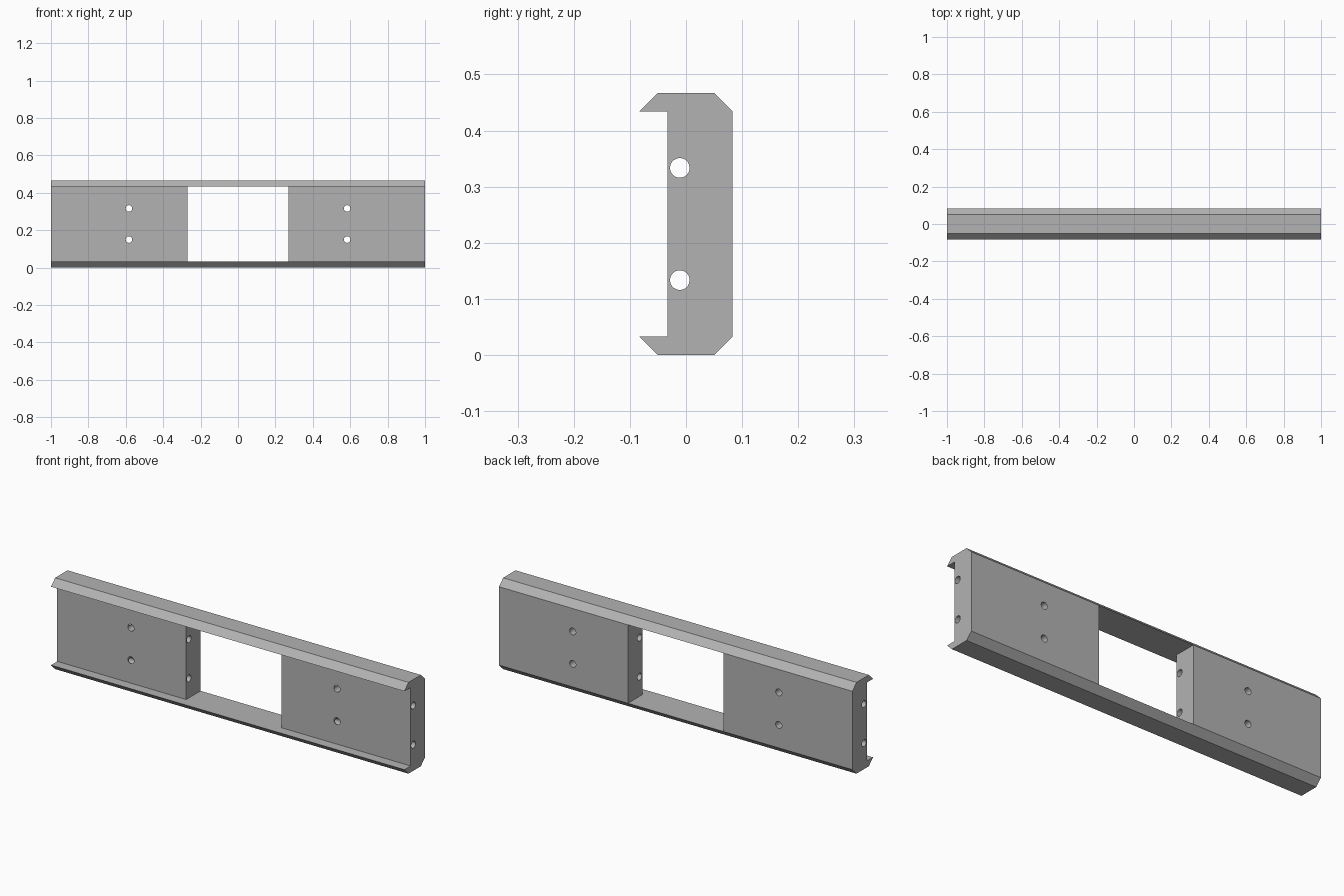
import bpy, bmesh
from mathutils import Matrix, Vector

cube = bpy.data.objects.get("Cube")
if cube:
    bpy.data.objects.remove(cube, do_unlink=True)

HEIGHT, DEPTH, CHAMFER = 0.467, 0.083, 0.033
LIP_LOW, LIP_HIGH = CHAMFER, HEIGHT - CHAMFER
MID = HEIGHT / 2

grey = bpy.data.materials.new("plain_grey")
grey.use_nodes = True
colour = (0.45, 0.45, 0.45, 1)
grey.diffuse_color = colour
grey.node_tree.nodes["Principled BSDF"].inputs["Base Color"].default_value = colour


def make_object(name, bm):
    bmesh.ops.recalc_face_normals(bm, faces=bm.faces[:])
    mesh = bpy.data.meshes.new(name)
    bm.to_mesh(mesh)
    bm.free()
    mesh.materials.append(grey)
    obj = bpy.data.objects.new(name, mesh)
    bpy.context.collection.objects.link(obj)
    return obj


def cut(target, cutter):
    cutter.hide_render = True
    cutter.hide_viewport = True
    mod = target.modifiers.new(cutter.name, 'BOOLEAN')
    mod.operation = 'DIFFERENCE'
    mod.solver = 'EXACT'
    mod.object = cutter


def drill(name, centre, axis, length, radius=0.0175):
    bm = bmesh.new()
    turn = Vector((0, 0, 1)).rotation_difference(Vector(axis)).to_matrix().to_4x4()
    bmesh.ops.create_cone(bm, cap_ends=True, segments=32, radius1=radius, radius2=radius,
                          depth=length, matrix=Matrix.Translation(centre) @ turn)
    return make_object(name, bm)


# Long chamfered channel: lower half profile, mirrored for the upper half
half = [(-0.033, LIP_LOW), (-DEPTH, LIP_LOW), (-0.05, 0), (0.05, 0), (DEPTH, LIP_LOW)]
profile = half + [(y, HEIGHT - z) for y, z in reversed(half)]
bm = bmesh.new()
face = bm.faces.new([bm.verts.new((-1, y, z)) for y, z in profile])
ends = bmesh.ops.extrude_face_region(bm, geom=[face])["geom"]
bmesh.ops.translate(bm, vec=(2, 0, 0), verts=[v for v in ends if isinstance(v, bmesh.types.BMVert)])
channel = make_object("channel_body", bm)

# Central window between the rails
bm = bmesh.new()
bmesh.ops.create_cube(bm, size=1, matrix=Matrix.Translation((0, 0, MID))
                      @ Matrix.Diagonal((0.54, 0.4, LIP_HIGH - LIP_LOW, 1)))
cut(channel, make_object("window_cutter", bm))

# Lengthwise bores and front-to-back screw holes
for level, sign in (("lower", -1), ("upper", 1)):
    cut(channel, drill(level + "_bore_cutter", (0, -0.011, MID + sign * 0.1), (1, 0, 0), 2.4))
    for side, x in (("right", -0.583), ("left", 0.583)):
        cut(channel, drill(f"{level}_{side}_screw_cutter", (x, 0, MID + sign * 0.083), (0, 1, 0), 0.4))
